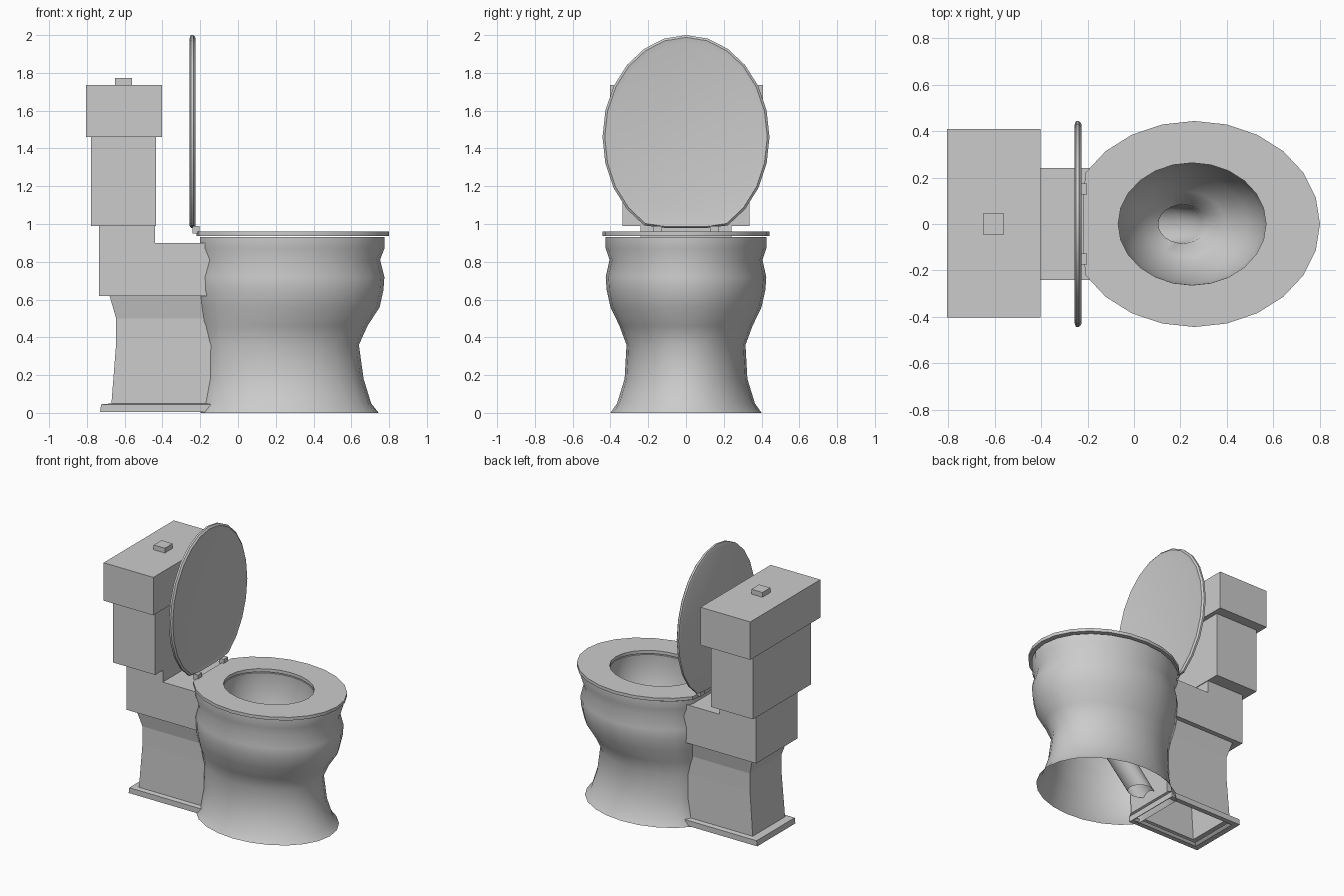
import bpy, bmesh, math
from mathutils import Vector

if "Cube" in bpy.data.objects:
    bpy.data.objects.remove(bpy.data.objects["Cube"])

N = 24


def finish(name, bm, smooth=None):
    bmesh.ops.recalc_face_normals(bm, faces=bm.faces)
    mesh = bpy.data.meshes.new(name)
    bm.to_mesh(mesh)
    bm.free()
    ob = bpy.data.objects.new(name, mesh)
    bpy.context.collection.objects.link(ob)
    if smooth:
        bpy.ops.object.select_all(action='DESELECT')
        bpy.context.view_layer.objects.active = ob
        ob.select_set(True)
        bpy.ops.object.shade_smooth_by_angle(angle=math.radians(smooth))
    return ob


def loft(name, rings, smooth=None, loop=False, cap_start=False, cap_end=False):
    bm = bmesh.new()
    vs = [[bm.verts.new(p) for p in r] for r in rings]
    pairs = list(zip(vs, vs[1:])) + ([(vs[-1], vs[0])] if loop else [])
    for a, b in pairs:
        n = len(a)
        for i in range(n):
            j = (i + 1) % n
            bm.faces.new((a[i], a[j], b[j], b[i]))
    if cap_start:
        bm.faces.new(vs[0])
    if cap_end:
        bm.faces.new(vs[-1])
    return finish(name, bm, smooth)


def oval(cx, rx, ry, z, back=-9):
    """Horizontal ellipse, flattened at the back."""
    return [Vector((max(back, cx + rx * math.cos(t)), ry * math.sin(t), z))
            for t in (2 * math.pi * i / N for i in range(N))]


def egg(front, back, ry, z):
    """Oval whose flat back starts at the 150 degree point."""
    c = math.cos(math.radians(30))
    cx = (back + c * front) / (1 + c)
    return oval(cx, front - cx, ry, z, back)


def rect(x0, x1, y, z):
    return [Vector(p) for p in ((x0, -y, z), (x1, -y, z), (x1, y, z), (x0, y, z))]


def box(name, x0, x1, y0, y1, z0, z1):
    m = (y0 + y1) / 2
    off = Vector((0, m, 0))
    rings = [[p + off for p in rect(x0, x1, (y1 - y0) / 2, z)] for z in (z0, z1)]
    return loft(name, rings, cap_start=True, cap_end=True)


# Bowl: outer wall, rim, basin and slanted drain pipe in one skin
outer = [(0.745, -0.20, 0.40, 0.0), (0.705, -0.175, 0.365, 0.05),
         (0.665, -0.17, 0.325, 0.18), (0.64, -0.17, 0.315, 0.36),
         (0.685, -0.175, 0.352, 0.46), (0.75, -0.19, 0.40, 0.56),
         (0.77, -0.20, 0.42, 0.65), (0.775, -0.20, 0.425, 0.72),
         (0.752, -0.185, 0.405, 0.81), (0.775, -0.20, 0.425, 0.87),
         (0.775, -0.20, 0.425, 0.93)]
inner = [(0.25, 0.32, 0.262, 0.93), (0.25, 0.325, 0.265, 0.86),
         (0.25, 0.305, 0.25, 0.74), (0.24, 0.25, 0.205, 0.60),
         (0.22, 0.17, 0.14, 0.50), (0.21, 0.105, 0.083, 0.45),
         (0.19, 0.10, 0.083, 0.37), (0.10, 0.10, 0.083, 0.28),
         (-0.06, 0.09, 0.083, 0.11)]
loft("bowl", [egg(*p) for p in outer] + [oval(*p) for p in inner], 50)

# Seat ring
loft("seat", [oval(0.26, 0.54, 0.443, 0.937, -0.22), oval(0.26, 0.54, 0.443, 0.96, -0.22),
              oval(0.25, 0.318, 0.263, 0.96), oval(0.25, 0.318, 0.263, 0.937)],
     35, loop=True)


# Raised lid with inset inner panel
def lid_ring(x, inset):
    flat = oval(0, 0.54 - inset, 0.442 - inset, 0, -0.48 + inset * 0.6)
    return [Vector((x, p.y, 1.46 + p.x)) for p in flat]


loft("lid", [lid_ring(-0.257, 0.02), lid_ring(-0.25, 0.0), lid_ring(-0.236, 0.0),
             lid_ring(-0.226, 0.012), lid_ring(-0.232, 0.042)],
     25, cap_start=True, cap_end=True)

# Hinges
for side, y in (("left", -0.15), ("right", 0.15)):
    box("hinge_" + side, -0.24, -0.203, y - 0.024, y + 0.024, 0.95, 0.99)

# Pedestal behind the bowl, open underneath, with a plinth
loft("pedestal", [rect(-0.67, -0.16, 0.17, 0.02), rect(-0.69, -0.15, 0.185, 0.005),
                  rect(-0.73, -0.145, 0.22, 0.005), rect(-0.725, -0.145, 0.22, 0.045),
                  rect(-0.67, -0.13, 0.187, 0.05), rect(-0.645, -0.12, 0.182, 0.37),
                  rect(-0.645, -0.12, 0.182, 0.50), rect(-0.68, -0.12, 0.205, 0.62)],
     cap_end=True)

# Stepped support shelf joining bowl and tank
step = [(-0.735, 0.62), (-0.14, 0.62), (-0.14, 0.90), (-0.44, 0.90),
        (-0.44, 0.99), (-0.735, 0.99)]
loft("support_shelf", [[Vector((x, y, z)) for x, z in step] for y in (-0.24, 0.24)],
     cap_start=True, cap_end=True)

# Tank, tank cover and flush button
box("tank", -0.777, -0.435, -0.335, 0.335, 0.99, 1.46)
box("tank_cover", -0.805, -0.403, -0.402, 0.408, 1.46, 1.737)
box("flush_button", -0.65, -0.56, -0.045, 0.045, 1.73, 1.772)
